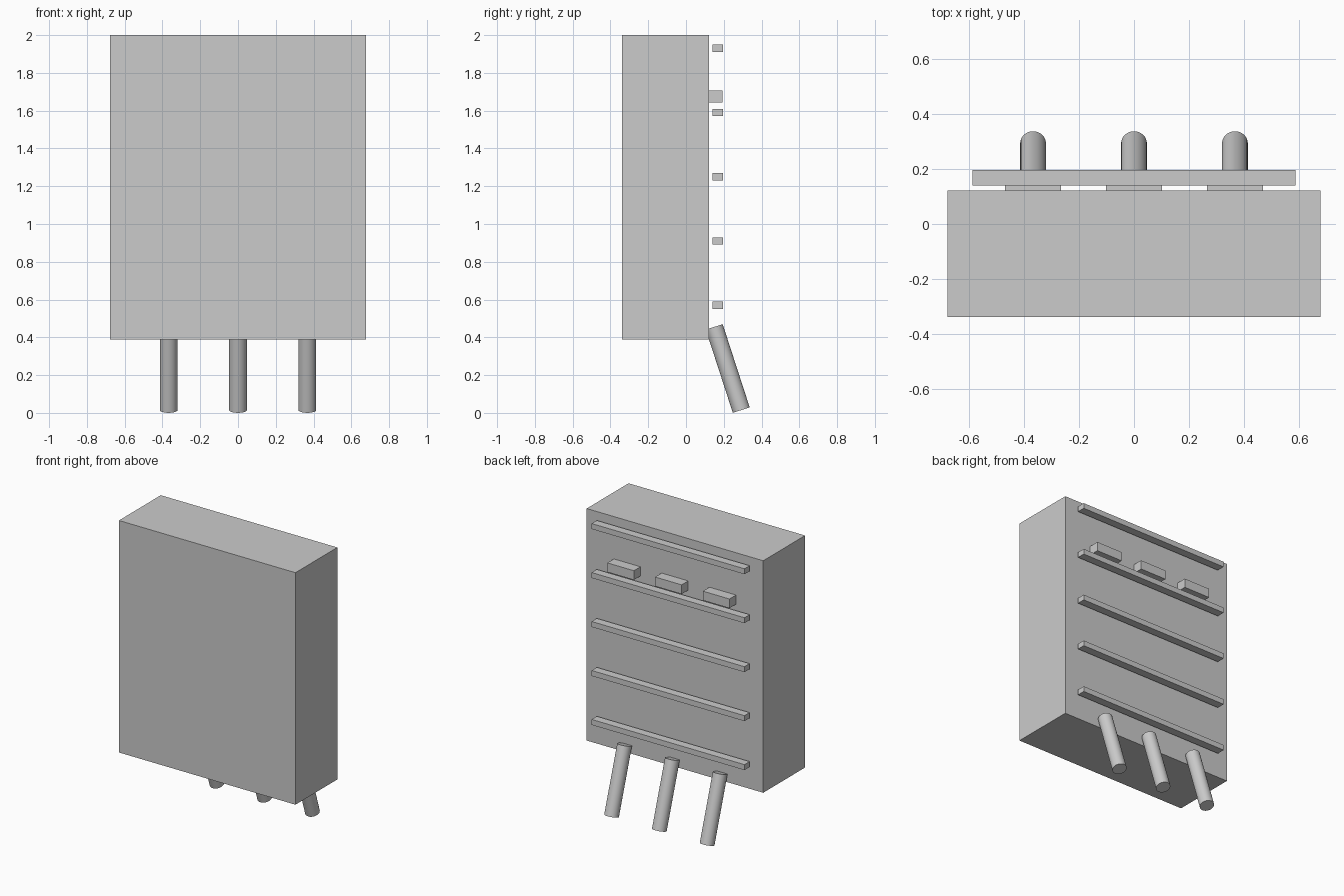
import bpy
import math

cube = bpy.data.objects.get("Cube")
if cube:
    bpy.data.objects.remove(cube, do_unlink=True)

grey = bpy.data.materials.new("plain_grey")
grey.use_nodes = True
colour = (0.6, 0.6, 0.6, 1)
grey.diffuse_color = colour
grey.node_tree.nodes["Principled BSDF"].inputs["Base Color"].default_value = colour


def box(name, low, high):
    """Axis-aligned box between two corners."""
    centre = [(a + b) / 2 for a, b in zip(low, high)]
    bpy.ops.mesh.primitive_cube_add(size=1, location=centre)
    part = bpy.context.object
    part.name = name
    part.scale = [b - a for a, b in zip(low, high)]
    bpy.ops.object.transform_apply(location=False, rotation=False, scale=True)
    part.data.materials.append(grey)


# Main cabinet
BACK = 0.121
box("body", (-0.678, -0.338, 0.389), (0.678, BACK, 2))

# Horizontal rails standing just off the back face
for i in range(5):
    z = 0.57 + i * 0.34
    box(f"back_rail_{i + 1}", (-0.587, 0.14, z - 0.019), (0.587, 0.197, z + 0.019))

# Three columns, each with a back block and a slanted peg
for side, x in (("right", -0.367), ("middle", 0), ("left", 0.367)):
    box(f"{side}_back_block", (x - 0.102, BACK, 1.642), (x + 0.102, 0.193, 1.706))
    bpy.ops.mesh.primitive_cylinder_add(
        vertices=32, radius=0.047, depth=0.463,
        location=(x, 0.221, 0.235), rotation=(math.radians(18), 0, 0))
    peg = bpy.context.object
    peg.name = f"{side}_peg"
    peg.data.materials.append(grey)
    bpy.ops.object.shade_smooth_by_angle(angle=math.radians(40))
